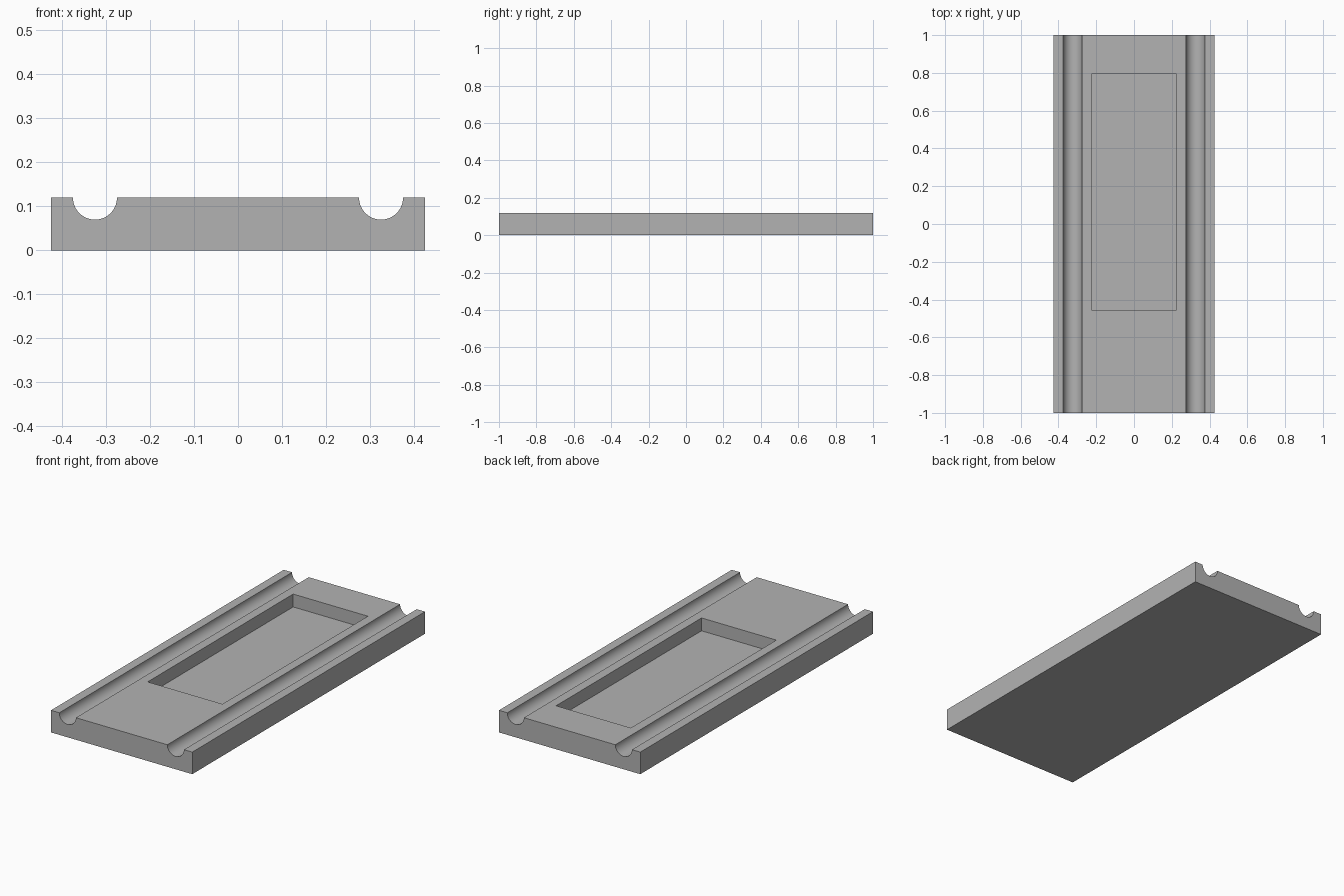
import bpy
import bmesh
from math import cos, sin, pi, radians

cube = bpy.data.objects.get("Cube")
if cube:
    bpy.data.objects.remove(cube, do_unlink=True)

HALF_W, HALF_L, HEIGHT = 0.425, 1.0, 0.12
GROOVE_X, GROOVE_R, STEPS = 0.325, 0.05, 32
POCKET_X, POCKET_Y, POCKET_Z = 0.225, (-0.455, 0.795), 0.05

# Flat grey material
grey = bpy.data.materials.new("grey")
grey.use_nodes = True
color = (0.45, 0.45, 0.45, 1)
grey.diffuse_color = color
grey.node_tree.nodes["Principled BSDF"].inputs["Base Color"].default_value = color


def extrude_profile(name, points, y0, y1):
    """Extrude a closed x-z outline from y0 to y1."""
    bm = bmesh.new()
    face = bm.faces.new([bm.verts.new((x, y0, z)) for x, z in points])
    result = bmesh.ops.extrude_face_region(bm, geom=[face])
    moved = [v for v in result["geom"] if isinstance(v, bmesh.types.BMVert)]
    bmesh.ops.translate(bm, verts=moved, vec=(0, y1 - y0, 0))
    bmesh.ops.recalc_face_normals(bm, faces=bm.faces)
    mesh = bpy.data.meshes.new(name)
    bm.to_mesh(mesh)
    bm.free()
    mesh.materials.append(grey)
    obj = bpy.data.objects.new(name, mesh)
    bpy.context.collection.objects.link(obj)
    return obj


# Slab outline with a half-round groove along each long side
right_groove = [(GROOVE_X - GROOVE_R * cos(pi * i / STEPS),
                 HEIGHT - GROOVE_R * sin(pi * i / STEPS)) for i in range(STEPS + 1)]
right_half = [*right_groove, (HALF_W, HEIGHT), (HALF_W, 0)]
left_half = [(-x, z) for x, z in reversed(right_half)]
slab = extrude_profile("grooved_slab", right_half + left_half, -HALF_L, HALF_L)

# Rectangular pocket sunk into the top
pocket = extrude_profile("pocket_cutter",
                         [(-POCKET_X, POCKET_Z), (POCKET_X, POCKET_Z),
                          (POCKET_X, 2 * HEIGHT), (-POCKET_X, 2 * HEIGHT)], *POCKET_Y)
pocket.hide_render = True
cut = slab.modifiers.new("pocket", "BOOLEAN")
cut.operation = "DIFFERENCE"
cut.solver = "EXACT"
cut.object = pocket

# Apply the cut, drop the cutter and smooth the grooves
bpy.ops.object.select_all(action="DESELECT")
bpy.context.view_layer.objects.active = slab
slab.select_set(True)
bpy.ops.object.modifier_apply(modifier=cut.name)
bpy.data.objects.remove(pocket, do_unlink=True)
bpy.ops.object.shade_smooth_by_angle(angle=radians(30))
